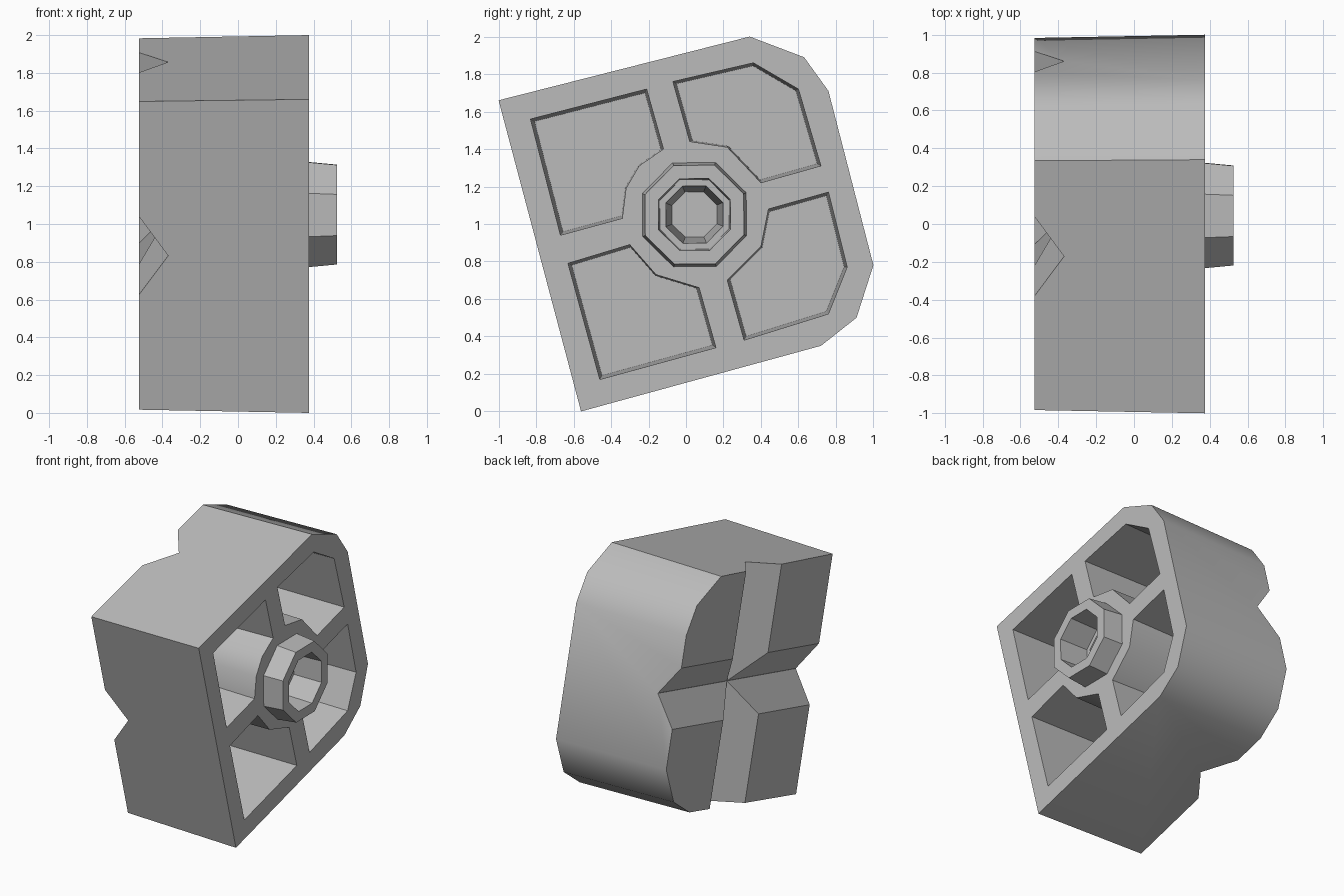
import bpy, bmesh, math
from mathutils import Vector

cube = bpy.data.objects.get("Cube")
if cube:
    bpy.data.objects.remove(cube, do_unlink=True)

FRONT, BACK = 0.375, -0.525          # x of the ribbed face and the grooved face
HUB = Vector((0.045, 1.05))          # hub centre in (y, z)
TILT = math.radians(15)

grey = bpy.data.materials.new("plain grey")
grey.use_nodes = True
grey.diffuse_color = (0.5, 0.5, 0.5, 1)
grey.node_tree.nodes["Principled BSDF"].inputs["Base Color"].default_value = (0.5, 0.5, 0.5, 1)


def loft(name, sections):
    """Join equal-sided (y, z) outlines, each at its own x, into a closed solid."""
    bm = bmesh.new()
    rings = [[bm.verts.new((x, y, z)) for y, z in pts] for x, pts in sections]
    n = len(rings[0])
    for a, b in zip(rings, rings[1:]):
        for i in range(n):
            j = (i + 1) % n
            bm.faces.new((a[i], a[j], b[j], b[i]))
    bm.faces.new(rings[0])
    bm.faces.new(rings[-1])
    bmesh.ops.recalc_face_normals(bm, faces=bm.faces)
    mesh = bpy.data.meshes.new(name)
    bm.to_mesh(mesh)
    bm.free()
    mesh.materials.append(grey)
    ob = bpy.data.objects.new(name, mesh)
    bpy.context.collection.objects.link(ob)
    return ob


def scaled(pts, s, centre):
    return [tuple(centre + (Vector(p) - centre) * s) for p in pts]


def ring(radius, sides=8):
    return [(HUB.x + radius * math.cos(a), HUB.y + radius * math.sin(a))
            for a in (math.radians(23) + math.tau * i / sides for i in range(sides))]


def apply_boolean(target, cutter, operation="DIFFERENCE"):
    mod = target.modifiers.new("cut", "BOOLEAN")
    mod.operation, mod.solver, mod.object = operation, "EXACT", cutter
    bpy.context.view_layer.objects.active = target
    bpy.ops.object.modifier_apply(modifier=mod.name)
    bpy.data.objects.remove(cutter, do_unlink=True)


# Block with two rounded corners, slightly drafted toward the back
outline = [(-1, 1.66), (0.34, 2), (0.63, 1.89), (0.76, 1.71),
           (1, 0.78), (0.91, 0.5), (0.72, 0.35), (-0.56, 0)]
block = loft("block", [(FRONT, outline), (BACK, scaled(outline, 0.983, Vector((0, 1))))])

# Four deep pockets that leave a rim, cross ribs and the hub
pockets = [
    [(-0.83, 1.56), (-0.21, 1.72), (-0.12, 1.4), (-0.25, 1.31), (-0.32, 1.19), (-0.34, 1.03), (-0.67, 0.94)],
    [(-0.07, 1.76), (0.36, 1.86), (0.6, 1.72), (0.72, 1.31), (0.4, 1.22), (0.22, 1.41), (0.02, 1.44)],
    [(0.44, 1.08), (0.76, 1.17), (0.86, 0.77), (0.76, 0.52), (0.31, 0.38), (0.22, 0.7), (0.4, 0.88)],
    [(-0.63, 0.79), (-0.3, 0.89), (-0.16, 0.73), (0.07, 0.66), (0.16, 0.34), (-0.46, 0.17)],
]
for pts in pockets:
    mid = sum((Vector(p) for p in pts), Vector((0, 0))) / len(pts)
    apply_boolean(block, loft("pocket_cutter", [
        (FRONT + 0.05, scaled(pts, 1.003, mid)), (-0.27, scaled(pts, 0.95, mid))]))

# Hub boss, with a stepped tapering bore
boss = loft("boss", [(FRONT - 0.05, ring(0.3)), (FRONT, ring(0.3)), (0.525, ring(0.285))])
apply_boolean(block, boss, "UNION")
apply_boolean(block, loft("bore_cutter", [
    (0.6, ring(0.21)), (0.3, ring(0.2)), (0.3, ring(0.165)), (-0.15, ring(0.13))]))

# Two crossing V grooves in the back
for angle in (TILT, TILT + math.pi / 2):
    along = Vector((math.cos(angle), math.sin(angle)))
    across = Vector((-along.y, along.x))
    sections = []
    for x, half in ((BACK - 0.1, 0.354), (-0.37, 0.0005)):
        sections.append((x, [tuple(HUB + along * (s * 1.5) + across * (t * half))
                             for s, t in ((-1, -1), (1, -1), (1, 1), (-1, 1))]))
    apply_boolean(block, loft("groove_cutter", sections))

# Smooth only the gentle corner facets
bpy.ops.object.select_all(action="DESELECT")
block.select_set(True)
bpy.context.view_layer.objects.active = block
bpy.ops.object.shade_smooth_by_angle(angle=math.radians(35))
